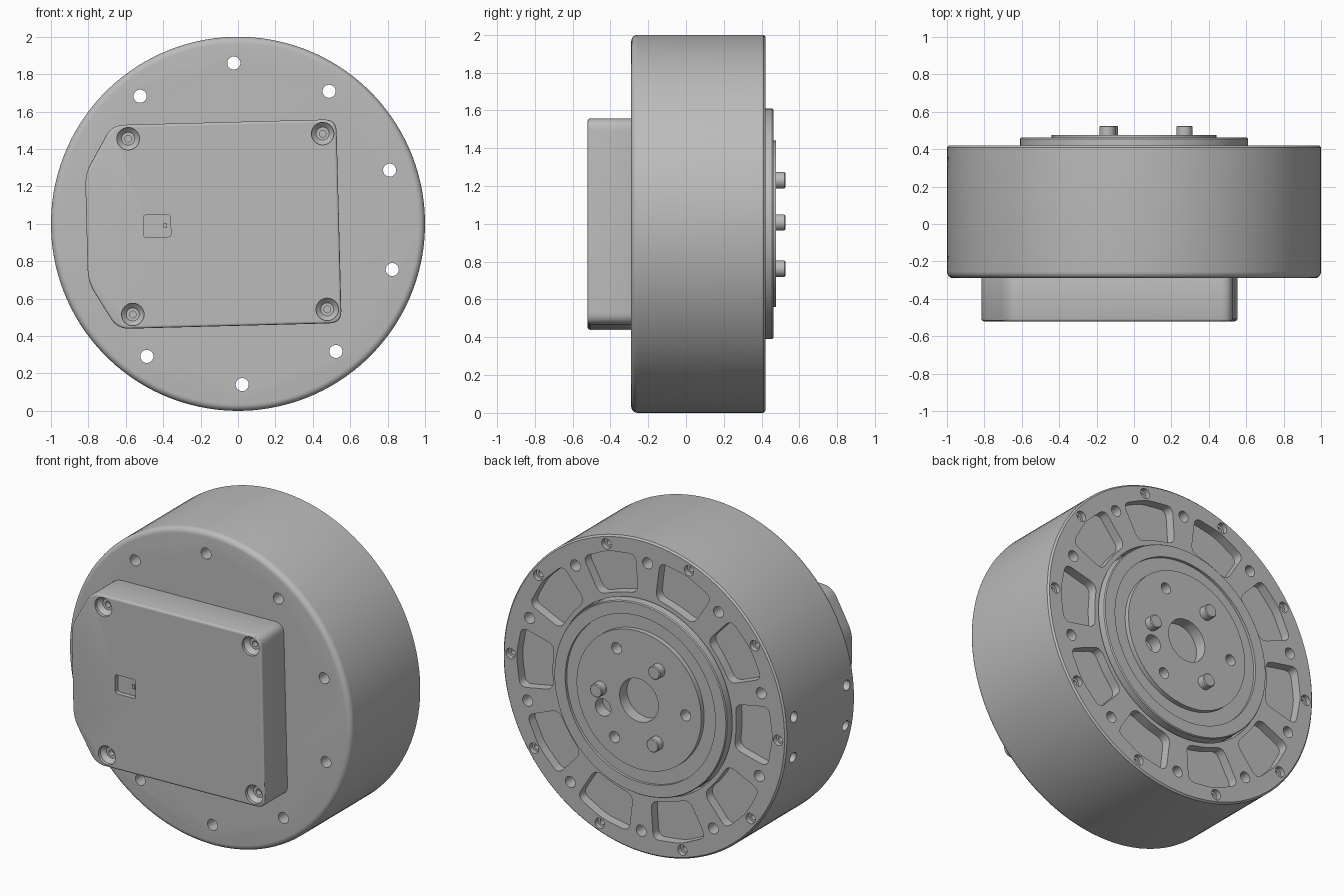
import bpy, bmesh, math
from mathutils import Matrix, Vector

cube = bpy.data.objects.get("Cube")
if cube:
    bpy.data.objects.remove(cube, do_unlink=True)

# One plain grey for every part
grey = bpy.data.materials.new("satin grey")
grey.use_nodes = True
COLOUR = (0.5, 0.5, 0.5, 1)
grey.diffuse_color = COLOUR
bsdf = grey.node_tree.nodes["Principled BSDF"]
bsdf.inputs["Base Color"].default_value = COLOUR
bsdf.inputs["Roughness"].default_value = 0.5

# Whole unit is turned slightly about its axis, centred one unit up
FRAME = Matrix.Translation((0, 0, 1)) @ Matrix.Rotation(math.radians(-1.5), 4, "Y")
STEP = math.tau / 10


def polar(r, a):
    return r * math.cos(a), r * math.sin(a)


def skin(bm, rings):
    """Close a stack of equal rings into a solid."""
    rows = [[bm.verts.new(p) for p in ring] for ring in rings]
    n = len(rows[0])
    for a, b in zip(rows, rows[1:]):
        for i in range(n):
            j = (i + 1) % n
            bm.faces.new((a[i], a[j], b[j], b[i]))
    bm.faces.new(rows[0])
    bm.faces.new(rows[-1])


def lathe(bm, profile, centre=(0, 0), seg=32, matrix=Matrix()):
    """Turn (radius, y) pairs about the y axis through centre (x, z)."""
    rings = []
    for r, y in profile:
        pts = [polar(r, math.tau * i / seg) for i in range(seg)]
        rings.append([matrix @ Vector((centre[0] + x, y, centre[1] + z)) for x, z in pts])
    skin(bm, rings)


def hole(bm, r, centre, y0, y1):
    lathe(bm, [(r, y0), (r, y1)], centre)


def prism(bm, outline, y0, y1):
    skin(bm, [[Vector((x, y, z)) for x, z in outline] for y in (y0, y1)])


def rounded(corners, d, steps=6):
    """Round each corner of a polygon, starting d before it."""
    out = []
    pts = [Vector(c) for c in corners]
    for i, p in enumerate(pts):
        a = p + (pts[i - 1] - p).normalized() * d
        b = p + (pts[(i + 1) % len(pts)] - p).normalized() * d
        for k in range(steps + 1):
            t = k / steps
            out.append(a * (1 - t) ** 2 + p * 2 * t * (1 - t) + b * t * t)
    return out


def finish(name, bm):
    bmesh.ops.recalc_face_normals(bm, faces=bm.faces)
    bm.transform(FRAME)
    mesh = bpy.data.meshes.new(name)
    bm.to_mesh(mesh)
    bm.free()
    mesh.materials.append(grey)
    obj = bpy.data.objects.new(name, mesh)
    bpy.context.collection.objects.link(obj)
    return obj


def complete(obj, cutter_bm=None):
    """Apply modifiers, cut the holes and shade smooth."""
    cutter = None
    if cutter_bm:
        cutter = finish(obj.name + "_cutter", cutter_bm)
        cutter.hide_render = True
        mod = obj.modifiers.new("holes", "BOOLEAN")
        mod.object = cutter
        mod.solver = "EXACT"
    bpy.ops.object.select_all(action="DESELECT")
    bpy.context.view_layer.objects.active = obj
    obj.select_set(True)
    for mod in list(obj.modifiers):
        bpy.ops.object.modifier_apply(modifier=mod.name)
    if cutter:
        bpy.data.objects.remove(cutter, do_unlink=True)
    bpy.ops.object.shade_smooth_by_angle(angle=math.radians(30))


# Housing: round drum with a filleted front edge and a bore at the back
fillet = [(0.965 + 0.035 * math.sin(a), -0.255 - 0.035 * math.cos(a))
          for a in [math.pi / 2 * i / 6 for i in range(7)]]
bm = bmesh.new()
lathe(bm, fillet + [(1, 0.41), (0.99, 0.42), (0.62, 0.42), (0.62, 0.3)], seg=128)
housing = finish("housing", bm)

cut = bmesh.new()
for k in range(10):
    # Mounting holes: all open at the back, two stay blind
    a = math.pi / 2 + k * STEP
    blind = k in (2, 3)
    hole(cut, 0.035, polar(0.86, a), 0.3 if blind else -0.4, 0.5)
    # Shallow weight-saving pockets and rim screws between them
    b = a + STEP / 2
    w = math.radians(12.5)
    corners = [polar(0.655, b - w), polar(0.895, b - w), polar(0.905, b),
               polar(0.895, b + w), polar(0.655, b + w), polar(0.65, b)]
    prism(cut, rounded(corners, 0.05), 0.36, 0.5)
    lathe(cut, [(0.033, 0.5), (0.033, 0.39), (0.018, 0.39), (0.018, 0.36)],
          polar(0.945, b), 24)
# Four side holes
for y in (0.33, -0.2):
    for z in (-0.13, 0.13):
        turn = Matrix.Translation((0, y, z)) @ Matrix.Rotation(math.pi / 2, 4, "Z")
        lathe(cut, [(0.032, 0.93), (0.032, 1.1)], seg=24, matrix=turn)
complete(housing, cut)

# Output flange: outer ring, groove and raised centre disc
bm = bmesh.new()
lathe(bm, [(0.61, 0.29), (0.61, 0.455), (0.605, 0.462), (0.53, 0.462), (0.53, 0.445),
           (0.44, 0.445), (0.44, 0.475)], seg=96)
flange = finish("output_flange", bm)
cut = bmesh.new()
hole(cut, 0.137, (0, 0), 0.4, 0.6)
hole(cut, 0.055, (0.25, -0.12), 0.4, 0.6)
for k in range(3):
    hole(cut, 0.035, polar(0.33, math.pi / 3 + k * math.tau / 3), 0.4, 0.6)
complete(flange, cut)

# Three drive pins
for k in range(3):
    bm = bmesh.new()
    lathe(bm, [(0.043, 0.45), (0.043, 0.52), (0.038, 0.525)],
          polar(0.27, k * math.tau / 3), 24)
    complete(finish(f"drive_pin_{k + 1}", bm))

# Electronics cover on the front, with clipped corners on one side
half = [(-0.81, 0.29), (-0.66, 0.545), (0.54, 0.545)]
outline = half + [(x, -z) for x, z in reversed(half)]
bm = bmesh.new()
prism(bm, rounded(outline, 0.065), -0.52, -0.275)
cover = finish("front_cover", bm)
bevel = cover.modifiers.new("edge", "BEVEL")
bevel.width = 0.012
bevel.segments = 3
bevel.angle_limit = 1.0

cut = bmesh.new()
for x in (-0.575, 0.465):
    for z in (-0.47, 0.47):
        lathe(cut, [(0.06, -0.6), (0.06, -0.5), (0.035, -0.475),
                    (0.018, -0.475), (0.018, -0.44)], (x, z))
port = [(-0.505, -0.06), (-0.36, -0.06), (-0.36, 0.06), (-0.505, 0.06)]
prism(cut, rounded(port, 0.015, 3), -0.6, -0.49)
complete(cover, cut)

# Small connector inside the cover recess
bm = bmesh.new()
prism(bm, [(-0.4, -0.012), (-0.38, -0.012), (-0.38, 0.012), (-0.4, 0.012)], -0.5, -0.48)
complete(finish("port_connector", bm))
